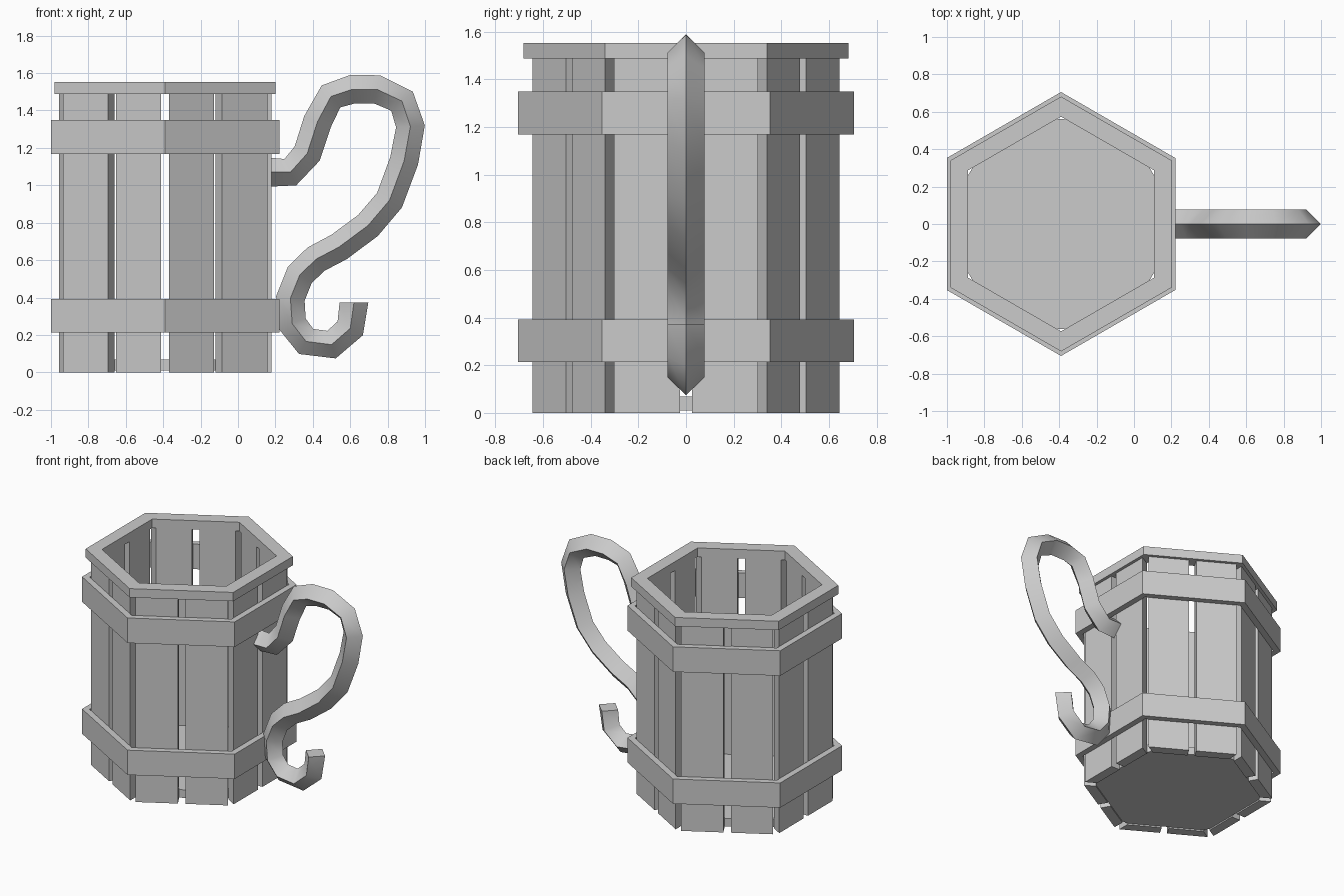
import bpy, bmesh, math
from mathutils import Vector

if "Cube" in bpy.data.objects:
    bpy.data.objects.remove(bpy.data.objects["Cube"])

CX = -0.39                      # centre of the hexagonal body
C30 = math.cos(math.radians(30))


def make_object(name, verts, faces):
    mesh = bpy.data.meshes.new(name)
    mesh.from_pydata([tuple(v) for v in verts], [], faces)
    bm = bmesh.new()
    bm.from_mesh(mesh)
    bmesh.ops.recalc_face_normals(bm, faces=bm.faces)
    bm.to_mesh(mesh)
    bm.free()
    ob = bpy.data.objects.new(name, mesh)
    bpy.context.collection.objects.link(ob)
    return ob


def prism(name, outline, z0, z1):
    n = len(outline)
    verts = [(x, y, z) for z in (z0, z1) for x, y in outline]
    faces = [list(range(n)), list(range(n, 2 * n))]
    faces += [(i, (i + 1) % n, n + (i + 1) % n, n + i) for i in range(n)]
    return make_object(name, verts, faces)


def hex_ring(name, outer, inner, z0, z1):
    # outer and inner are face distances (apothems)
    loops = [(outer, z0), (outer, z1), (inner, z1), (inner, z0)]
    verts = []
    for a, z in loops:
        for k in range(6):
            t = math.radians(30 + 60 * k)
            verts.append((CX + a / C30 * math.cos(t), a / C30 * math.sin(t), z))
    faces = [(l * 6 + k, l * 6 + (k + 1) % 6,
              (l + 1) % 4 * 6 + (k + 1) % 6, (l + 1) % 4 * 6 + k)
             for l in range(4) for k in range(6)]
    return make_object(name, verts, faces)


def on_side(side, a, t):
    # point on body side: distance a from the axis, t along the side
    ang = math.radians(60 * side)
    c, s = math.cos(ang), math.sin(ang)
    return (CX + a * c - t * s, a * s + t * c)


# staves: two per side, with corner ends cut radially
A_OUT, A_IN = 0.568, 0.497
END_OUT = 0.303
END_IN = END_OUT - (A_OUT - A_IN) * math.tan(math.radians(30))
for side in range(6):
    for m in (-1, 1):
        pts = [(A_OUT, 0.025), (A_OUT, END_OUT), (A_IN, END_IN), (A_IN, 0.025)]
        prism(f"stave_{side}_{'a' if m < 0 else 'b'}",
              [on_side(side, a, m * t) for a, t in pts], 0.0, 1.49)

# floor with clipped corners
prism("floor", [on_side(s, A_IN, t) for s in range(6) for t in (-0.26, 0.26)],
      0.01, 0.068)

# hoops and rim
hex_ring("lower_hoop", 0.611, A_OUT, 0.214, 0.393)
hex_ring("upper_hoop", 0.611, A_OUT, 1.168, 1.349)
hex_ring("rim", 0.59, A_IN, 1.488, 1.552)

# handle: diamond section swept along an S-shaped path in the xz plane
path = [(.175, 1.07), (.28, 1.07), (.37, 1.17), (.425, 1.34), (.497, 1.475),
        (.61, 1.513), (.743, 1.513), (.877, 1.45), (.922, 1.315), (.888, 1.13),
        (.81, .92), (.695, .785), (.54, .67), (.417, .605), (.33, .52),
        (.28, .395), (.29, .26), (.364, .165), (.50, .148), (.60, .235),
        (.62, .373)]
P = [Vector((x, 0, z)) for x, z in path]
R = 0.077
verts = []
for i, p in enumerate(P):
    if i == 0:
        tan = Vector((1, 0, 0))
    elif i == len(P) - 1:
        tan = Vector((0, 0, 1))
    else:
        tan = ((p - P[i - 1]).normalized() + (P[i + 1] - p).normalized()).normalized()
    nor = Vector((-tan.z, 0, tan.x))
    side = Vector((0, 1, 0))
    verts += [p + nor * R, p + side * R, p - nor * R, p - side * R]
last = 4 * (len(P) - 1)
faces = [(4 * i + k, 4 * i + (k + 1) % 4, 4 * i + 4 + (k + 1) % 4, 4 * i + 4 + k)
         for i in range(len(P) - 1) for k in range(4)]
faces += [(0, 1, 2, 3), (last, last + 1, last + 2, last + 3)]
handle = make_object("handle", verts, faces)
bpy.context.view_layer.objects.active = handle
handle.select_set(True)
bpy.ops.object.shade_smooth_by_angle(angle=math.radians(60))
